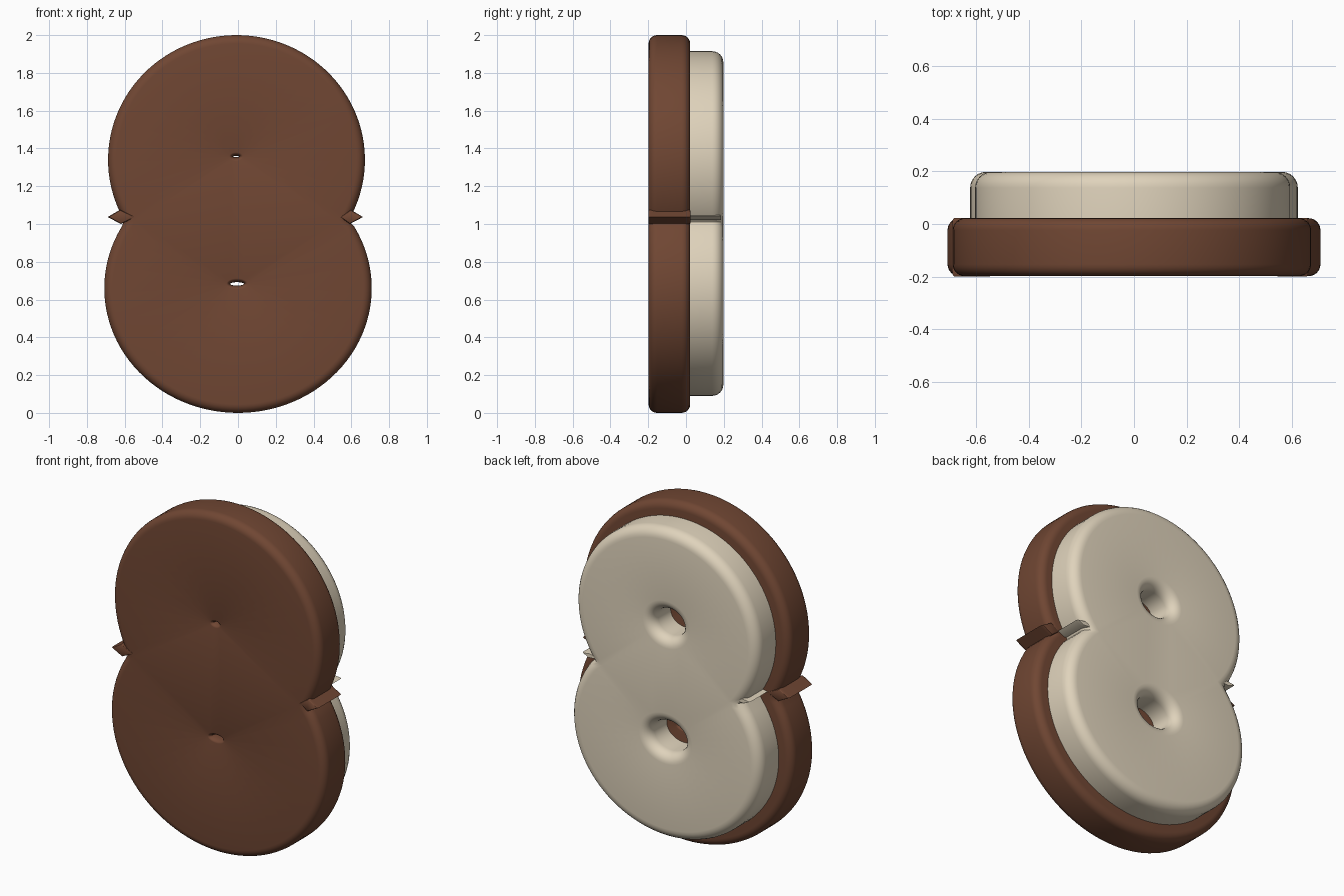
import bpy, bmesh, math

if "Cube" in bpy.data.objects:
    bpy.data.objects.remove(bpy.data.objects["Cube"])


def material(name, rgb):
    m = bpy.data.materials.new(name)
    m.diffuse_color = (*rgb, 1)
    m.use_nodes = True
    m.node_tree.nodes["Principled BSDF"].inputs["Base Color"].default_value = m.diffuse_color
    return m


BROWN = material("chocolate brown", (0.162, 0.062, 0.033))
CREAM = material("warm cream", (0.74, 0.65, 0.50))


def ellipse(cx, cz, rx, rz, n=48):
    return [(cx + rx * math.cos(2 * math.pi * i / n), cz + rz * math.sin(2 * math.pi * i / n))
            for i in range(n)]


def half_width(lobe, z):
    t = (z - lobe[1]) / lobe[3]
    return lobe[2] * math.sqrt(max(0, 1 - t * t))


def figure_outline(top, bottom, inset, n=72):
    """Outline of two overlapping ellipses (cx, cz, rx, rz), shrunk by inset."""
    top = (top[0], top[1], top[2] - inset, top[3] - inset)
    bottom = (bottom[0], bottom[1], bottom[2] - inset, bottom[3] - inset)
    lo, hi = 0.8, 1.25                      # find the waist height by bisection
    for _ in range(40):
        z = (lo + hi) / 2
        if half_width(bottom, z) > half_width(top, z):
            lo = z
        else:
            hi = z
    a = math.asin((z - top[1]) / top[3])
    b = math.asin((z - bottom[1]) / bottom[3])
    pts = []
    for i in range(n + 1):
        t = a + (math.pi - 2 * a) * i / n
        pts.append((top[0] + top[2] * math.cos(t), top[1] + top[3] * math.sin(t)))
    for i in range(1, n):
        t = math.pi - b + (math.pi + 2 * b) * i / n
        pts.append((bottom[0] + bottom[2] * math.cos(t), bottom[1] + bottom[3] * math.sin(t)))
    return pts


def section(y0, y1, r, round_front=True, steps=6):
    """(y, inset) pairs describing the rounded edge from front to back."""
    arc = [(r * (1 - math.sin(k * math.pi / 2 / steps)), r * (1 - math.cos(k * math.pi / 2 / steps)))
           for k in range(steps + 1)]
    back = [(y1 - d, s) for d, s in arc]
    front = [(y0 + d, s) for d, s in reversed(arc)] if round_front else [(y0, 0)]
    return front + back


def solid(name, mat, sect, loops):
    """Loft each loop function along the section and cap both ends, leaving holes open."""
    bm = bmesh.new()
    caps = [[], []]
    for loop in loops:
        rings = [[bm.verts.new((x, y, z)) for x, z in loop(s)] for y, s in sect]
        n = len(rings[0])
        for r0, r1 in zip(rings, rings[1:]):
            for i in range(n):
                j = (i + 1) % n
                bm.faces.new((r0[i], r0[j], r1[j], r1[i]))
        for cap, ring in zip(caps, (rings[0], rings[-1])):
            cap += [bm.edges.get((ring[i], ring[(i + 1) % n])) for i in range(n)]
    for cap in caps:
        bmesh.ops.triangle_fill(bm, edges=cap, use_beauty=True)
    bmesh.ops.recalc_face_normals(bm, faces=bm.faces)
    me = bpy.data.meshes.new(name)
    bm.to_mesh(me)
    bm.free()
    me.materials.append(mat)
    ob = bpy.data.objects.new(name, me)
    bpy.context.collection.objects.link(ob)
    bpy.ops.object.select_all(action='DESELECT')
    ob.select_set(True)
    bpy.context.view_layer.objects.active = ob
    bpy.ops.object.shade_smooth_by_angle(angle=math.radians(35))


def outline(top, bottom):
    return lambda s: figure_outline(top, bottom, s)


def hole(cx, cz, rx, rz, grow=1.0):
    return lambda s: ellipse(cx, cz, rx + s * grow, rz + s * grow)


def polygon(pts):
    cx = sum(p[0] for p in pts) / len(pts)
    cz = sum(p[1] for p in pts) / len(pts)
    return lambda s: [(cx + (x - cx) * (1 - 6 * s), cz + (z - cz) * (1 - 6 * s)) for x, z in pts]


# Brown front plate with two tiny pinched holes
solid("brown_plate", BROWN, section(-0.198, 0.022, 0.045),
      [outline((-0.008, 1.34, 0.68, 0.66), (0, 0.66, 0.708, 0.66)),
       hole(-0.01, 1.357, 0.016, 0.003, 0.45),
       hole(-0.005, 0.683, 0.036, 0.009, 0.45)])

# Smaller cream plate behind it with funnel holes
solid("cream_plate", CREAM, section(0.0, 0.198, 0.06, round_front=False),
      [outline((-0.005, 1.34, 0.598, 0.575), (0, 0.66, 0.622, 0.57)),
       hole(-0.01, 1.357, 0.095, 0.08),
       hole(-0.005, 0.683, 0.115, 0.09)])

# Pointed nibs at the waist
for side, label, tip in ((-1, "left", 0.69), (1, "right", 0.662)):
    solid(label + "_brown_nib", BROWN, section(-0.199, 0.023, 0.02),
          [polygon([(side * tip, 1.037), (side * (tip - 0.065), 1.075),
                    (side * 0.54, 1.037), (side * (tip - 0.07), 1.0)])])
    solid(label + "_cream_nib", CREAM, section(0.0, 0.186, 0.02, round_front=False),
          [polygon([(side * 0.55, 1.04), (side * 0.50, 1.047),
                    (side * 0.42, 1.025), (side * 0.51, 1.02)])])
